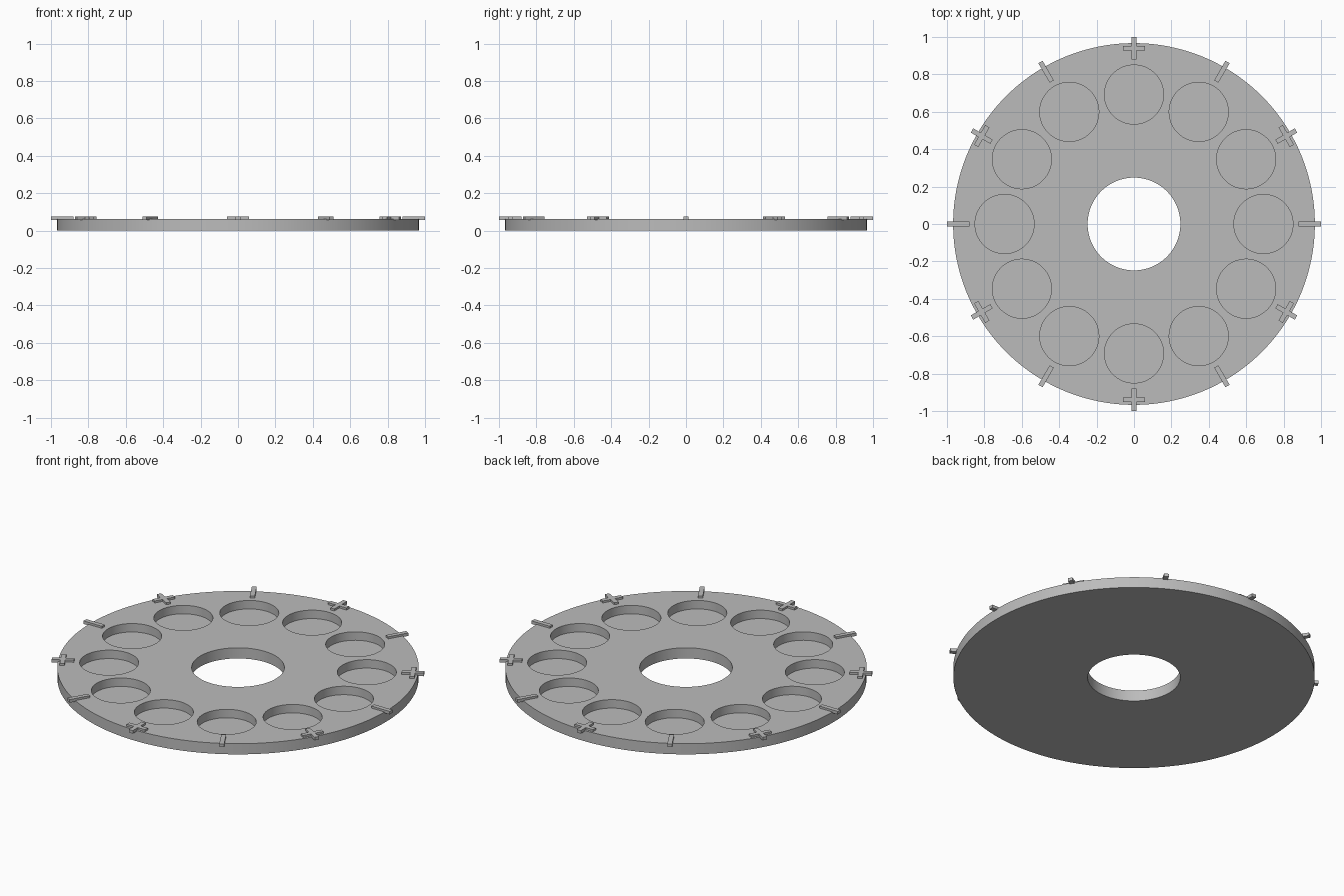
import bpy, bmesh, math
from mathutils import Matrix

if "Cube" in bpy.data.objects:
    bpy.data.objects.remove(bpy.data.objects["Cube"], do_unlink=True)

# Main sizes
DISC_R, DISC_H = 0.967, 0.063
HOLE_R = 0.248
POCKET_R, POCKET_RING, POCKET_FLOOR = 0.158, 0.692, 0.013
MARK_RING, MARK_BOTTOM, MARK_TOP = 0.94, 0.057, 0.075
HALF_LEN, HALF_WID = 0.06, 0.013
STEP = math.tau / 12

grey = bpy.data.materials.new("plain grey")
grey.use_nodes = True
grey.diffuse_color = (0.5, 0.5, 0.5, 1)
grey.node_tree.nodes["Principled BSDF"].inputs["Base Color"].default_value = (0.5, 0.5, 0.5, 1)


def make_object(name, bm):
    bmesh.ops.recalc_face_normals(bm, faces=bm.faces)
    mesh = bpy.data.meshes.new(name)
    bm.to_mesh(mesh)
    bm.free()
    mesh.materials.append(grey)
    obj = bpy.data.objects.new(name, mesh)
    bpy.context.collection.objects.link(obj)
    return obj


def add_cylinder(bm, radius, z0, z1, x=0, y=0, segments=64):
    place = Matrix.Translation((x, y, (z0 + z1) / 2))
    bmesh.ops.create_cone(bm, cap_ends=True, segments=segments, radius1=radius,
                          radius2=radius, depth=z1 - z0, matrix=place)


def add_prism(bm, outline, z0, z1, matrix):
    face = bm.faces.new([bm.verts.new(matrix @ Matrix.Translation((x, y, z0)).translation)
                         for x, y in outline])
    top = bmesh.ops.extrude_face_region(bm, geom=[face])["geom"]
    verts = [v for v in top if isinstance(v, bmesh.types.BMVert)]
    bmesh.ops.translate(bm, verts=verts, vec=(0, 0, z1 - z0))


# Disc body
bm = bmesh.new()
add_cylinder(bm, DISC_R, 0, DISC_H, segments=160)
disc = make_object("disc", bm)

# Cutter: centre hole and ring of blind round pockets
bm = bmesh.new()
add_cylinder(bm, HOLE_R, -0.1, 0.2, segments=96)
for i in range(12):
    a = i * STEP
    add_cylinder(bm, POCKET_R, POCKET_FLOOR, 0.2,
                 POCKET_RING * math.cos(a), POCKET_RING * math.sin(a))
cutter = make_object("pocket_cutter", bm)
cutter.hide_render = True

cut = disc.modifiers.new("pockets", "BOOLEAN")
cut.operation, cut.solver, cut.object = "DIFFERENCE", "EXACT", cutter
bpy.ops.object.select_all(action="DESELECT")
bpy.context.view_layer.objects.active = disc
disc.select_set(True)
bpy.ops.object.modifier_apply(modifier=cut.name)
bpy.data.objects.remove(cutter, do_unlink=True)
bpy.ops.object.shade_smooth_by_angle(angle=math.radians(30))

# Rim marks: bars and crosses alternate around the edge
L, W = HALF_LEN, HALF_WID
bar = [(-L, -W), (L, -W), (L, W), (-L, W)]
quarter = [(L, -W), (L, W), (W, W)]
cross = []
for turn in range(4):
    for x, y in quarter:
        for _ in range(turn):
            x, y = -y, x
        cross.append((x, y))

for i in range(12):
    bm = bmesh.new()
    place = Matrix.Rotation(i * STEP, 4, "Z") @ Matrix.Translation((MARK_RING, 0, 0))
    is_cross = i % 2 == 1
    add_prism(bm, cross if is_cross else bar, MARK_BOTTOM, MARK_TOP, place)
    make_object(f"{'cross' if is_cross else 'bar'}_mark_{i + 1}", bm)
